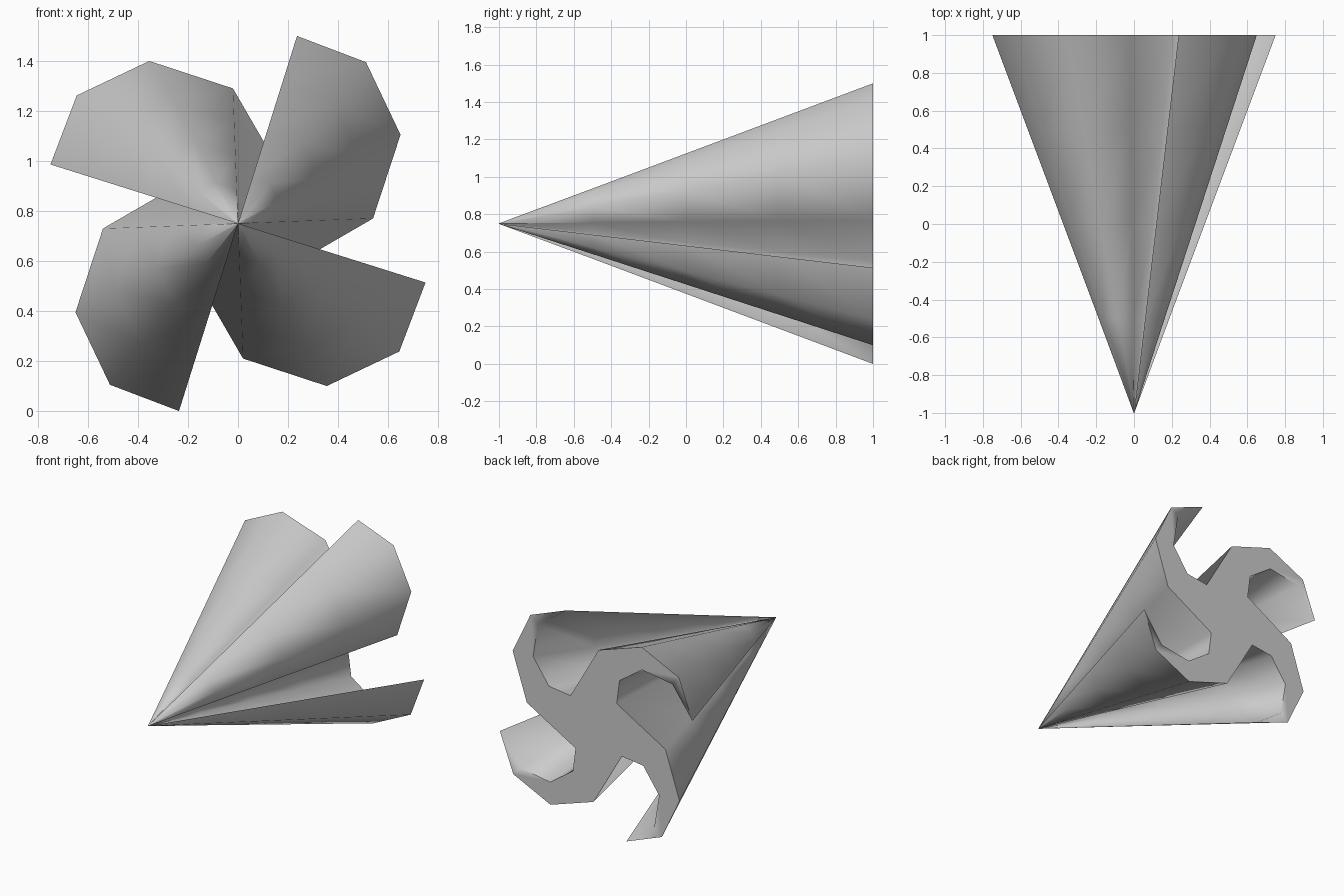
import bpy, bmesh, math

# Remove the default cube
cube = bpy.data.objects.get("Cube")
if cube:
    bpy.data.objects.remove(cube, do_unlink=True)

CENTRE_Z = 0.75
LENGTH = 2.0

# One quarter of the pinwheel section (x, z): hooked blade edge, then the hollow before the next blade
QUARTER = [(0.236, 0.75), (0.512, 0.645), (0.65, 0.355), (0.54, 0.02),
           (0.16, -0.2), (0.182, -0.367), (0.358, -0.491), (0.593, -0.453)]


def full_section():
    points, quarter = [], QUARTER
    for _ in range(4):
        points += quarter
        quarter = [(z, -x) for x, z in quarter]
    return points


def gray_material():
    mat = bpy.data.materials.new("light gray")
    mat.use_nodes = True
    colour = (0.6, 0.6, 0.6, 1.0)
    mat.diffuse_color = colour
    mat.node_tree.nodes["Principled BSDF"].inputs["Base Color"].default_value = colour
    return mat


# Section tapered from the flat back to a point at the front
bm = bmesh.new()
section = full_section()
rings = []
for t in (0.002, 0.25, 0.5, 0.75, 1.0):
    y = -1 + LENGTH * t if t > 0.01 else -1
    rings.append([bm.verts.new((x * t, y, CENTRE_Z + z * t)) for x, z in section])
count = len(section)
for near, far in zip(rings, rings[1:]):
    for i in range(count):
        j = (i + 1) % count
        bm.faces.new((near[i], near[j], far[j], far[i]))
bm.faces.new(rings[0])
bm.faces.new(rings[-1])
bmesh.ops.recalc_face_normals(bm, faces=bm.faces)

mesh = bpy.data.meshes.new("pinwheel_cone")
bm.to_mesh(mesh)
bm.free()
mesh.materials.append(gray_material())
cone = bpy.data.objects.new("pinwheel_cone", mesh)
bpy.context.collection.objects.link(cone)

# Smooth curved blades with sharp tips and back rim
bpy.ops.object.select_all(action="DESELECT")
cone.select_set(True)
bpy.context.view_layer.objects.active = cone
bpy.ops.object.shade_smooth_by_angle(angle=math.radians(70))
